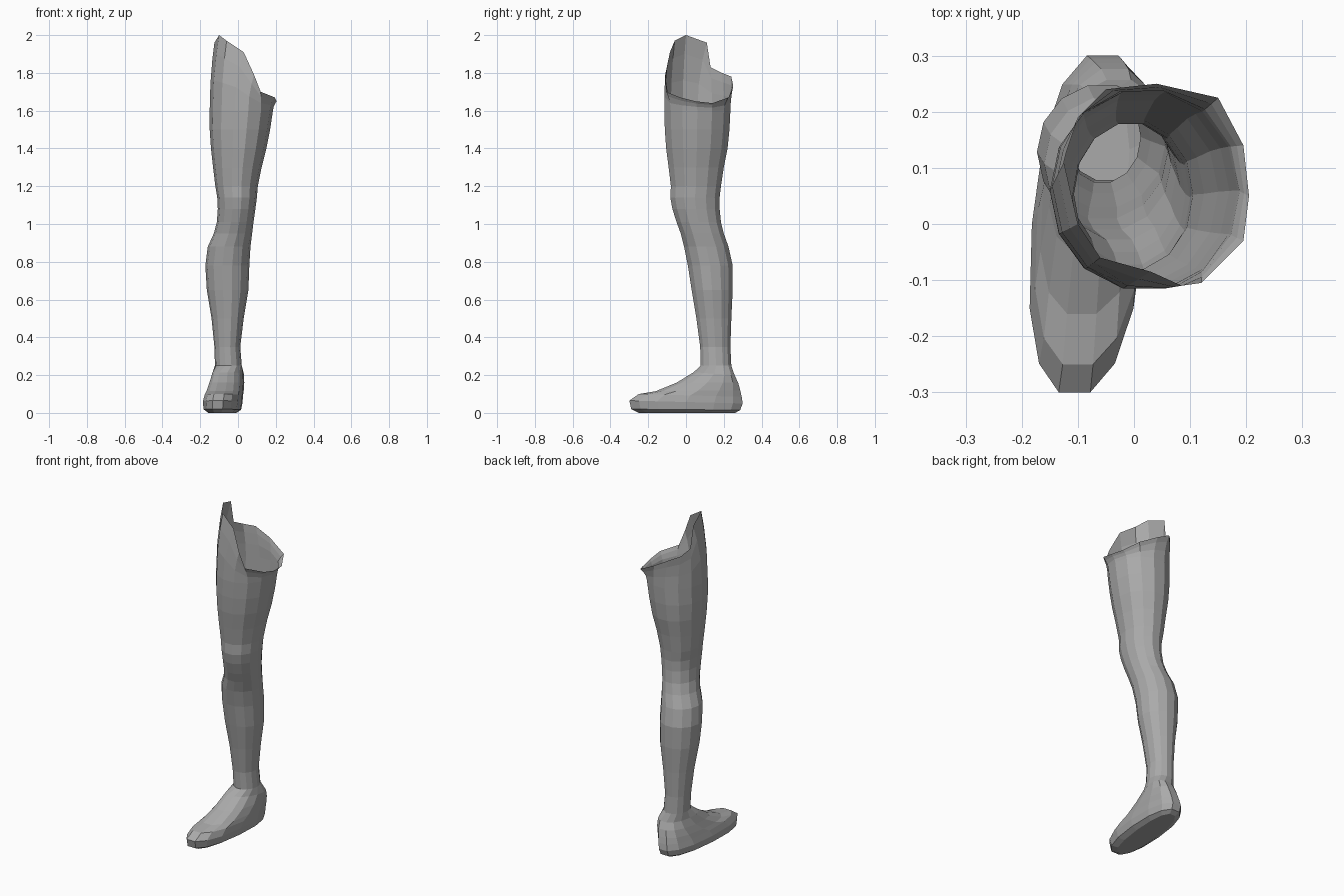
import bpy, bmesh, math
from mathutils import Vector

cube = bpy.data.objects.get("Cube")
if cube:
    bpy.data.objects.remove(cube, do_unlink=True)

SIDES = 14

# Skin colour
skin = bpy.data.materials.new("grey skin")
skin.use_nodes = True
grey = (0.4, 0.4, 0.4, 1)
skin.diffuse_color = grey
skin.node_tree.nodes["Principled BSDF"].inputs["Base Color"].default_value = grey


def ring(z_front, z_back, x0, x1, y0, y1, power=1.0, skew=0.0):
    """Closed cross-section, tilted from front to back and skewed sideways."""
    points = []
    for i in range(SIDES):
        a = 2 * math.pi * i / SIDES
        c, s = math.cos(a), math.sin(a) / 0.975
        u = math.copysign(abs(c) ** power, c)
        v = max(-1, min(1, math.copysign(abs(s) ** power, s)))
        t = (v + 1) / 2
        points.append(Vector(((x0 + x1) / 2 + u * (x1 - x0) / 2 + skew * v,
                              y0 + t * (y1 - y0),
                              z_front + t * (z_back - z_front))))
    return points


# Slanted open rim of the thigh, counter-clockwise from the inner side
rim = [Vector(p) for p in (
    (.205, .05, 1.65), (.195, .14, 1.64), (.15, .225, 1.67), (.04, .25, 1.73),
    (-.05, .24, 1.78), (-.1, .19, 1.8), (-.12, .13, 1.83), (-.125, .11, 1.96),
    (-.1, 0, 2), (-.06, -.06, 1.97), (.03, -.085, 1.91), (.085, -.11, 1.79),
    (.12, -.105, 1.7), (.195, -.03, 1.67))]

# Thigh, knee and calf: height, then x and y limits
limb = [
    (1.6, -.15, .185, -.115, .235), (1.5, -.15, .17, -.112, .23),
    (1.4, -.143, .15, -.105, .22), (1.3, -.132, .125, -.092, .2),
    (1.2, -.12, .105, -.08, .185), (1.14, -.11, .1, -.083, .178),
    (1.08, -.107, .092, -.072, .178), (1.01, -.112, .082, -.05, .185),
    (.95, -.128, .075, -.028, .2), (.88, -.16, .066, -.01, .225),
    (.78, -.173, .06, .01, .247), (.65, -.165, .055, .03, .247),
    (.5, -.14, .03, .055, .24), (.35, -.125, .012, .075, .235),
    (.25, -.122, .02, .078, .24)]

# Foot: front and back height, x and y limits
foot = [
    (.215, .2, -.13, .026, .04, .257), (.16, .16, -.146, .028, -.05, .276),
    (.115, .12, -.162, .026, -.16, .287), (.1, .085, -.172, .022, -.25, .295),
    (.065, .05, -.182, .02, -.3, .3), (.02, .015, -.178, .012, -.29, .287),
    (0, 0, -.15, -.015, -.25, .26)]

thigh_base = ring(limb[0][0], *limb[0])
sections = [rim]
for t in (.75, .4):
    sections.append([Vector((*a.lerp(b, t * t).xy, a.z + (b.z - a.z) * t))
                     for a, b in zip(thigh_base, rim)])
sections += [ring(row[0], *row) for row in limb]
sections += [ring(*row, power=.85, skew=.025) for row in foot]

# Loft the leg and close the sole, leaving the thigh open
bm = bmesh.new()
loops = [[bm.verts.new(p) for p in section] for section in sections]
for upper, lower in zip(loops, loops[1:]):
    for i in range(SIDES):
        j = (i + 1) % SIDES
        bm.faces.new((upper[i], lower[i], lower[j], upper[j]))
bm.faces.new(list(reversed(loops[-1])))

mesh = bpy.data.meshes.new("leg")
bm.to_mesh(mesh)
bm.free()
mesh.materials.append(skin)
bpy.context.collection.objects.link(bpy.data.objects.new("leg", mesh))
